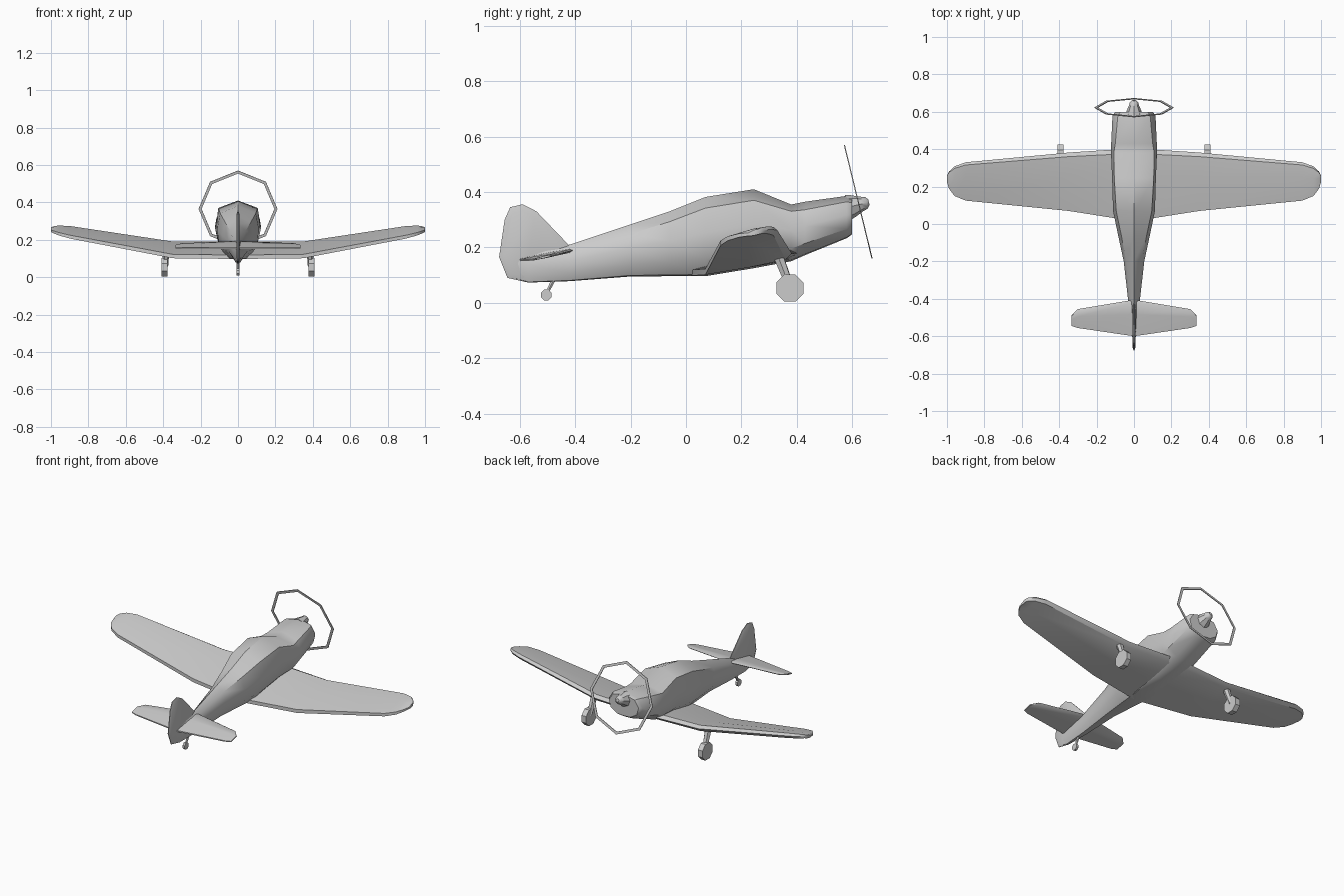
import bpy, bmesh
from math import radians, cos, sin, pi
from mathutils import Vector, Matrix

if "Cube" in bpy.data.objects:
    bpy.data.objects.remove(bpy.data.objects["Cube"])


def finish(bm, name, angle=35):
    bmesh.ops.recalc_face_normals(bm, faces=bm.faces)
    me = bpy.data.meshes.new(name)
    bm.to_mesh(me)
    bm.free()
    ob = bpy.data.objects.new(name, me)
    bpy.context.collection.objects.link(ob)
    bpy.ops.object.select_all(action='DESELECT')
    ob.select_set(True)
    bpy.context.view_layer.objects.active = ob
    bpy.ops.object.shade_smooth_by_angle(angle=radians(angle))
    return ob


def loft(name, rings, angle=35):
    """Skin a list of equal-length closed rings and cap both ends."""
    bm = bmesh.new()
    vs = [[bm.verts.new(p) for p in r] for r in rings]
    n = len(vs[0])
    for a, b in zip(vs, vs[1:]):
        for i in range(n):
            j = (i + 1) % n
            bm.faces.new((a[i], a[j], b[j], b[i]))
    bm.faces.new(vs[0])
    bm.faces.new(vs[-1])
    return finish(bm, name, angle)


def rod(name, a, b, r1, r2, sides=6, angle=35):
    a, b = Vector(a), Vector(b)
    d = b - a
    bm = bmesh.new()
    rot = d.to_track_quat('Z', 'Y').to_matrix().to_4x4()
    spin = Matrix.Rotation(pi / sides, 4, 'Z')
    bmesh.ops.create_cone(bm, cap_ends=True, segments=sides, radius1=r1, radius2=r2,
                          depth=d.length, matrix=Matrix.Translation((a + b) / 2) @ rot @ spin)
    return finish(bm, name, angle)


# Fuselage: y, half width, bottom z, top z, shoulder width, shoulder height
stations = [
    (-0.63, 0.006, 0.090, 0.19, 0.80, 0.75),
    (-0.57, 0.014, 0.073, 0.19, 0.75, 0.75),
    (-0.42, 0.030, 0.078, 0.210, 0.70, 0.80),
    (-0.20, 0.055, 0.095, 0.283, 0.75, 0.82),
    (-0.06, 0.085, 0.096, 0.330, 0.80, 0.84),
    (0.07, 0.112, 0.096, 0.382, 0.85, 0.86),
    (0.245, 0.117, 0.125, 0.410, 0.90, 0.86),
    (0.38, 0.123, 0.150, 0.355, 0.88, 0.88),
    (0.43, 0.122, 0.172, 0.365, 0.82, 0.85),
    (0.58, 0.115, 0.233, 0.386, 0.75, 0.86),
    (0.60, 0.100, 0.247, 0.380, 0.72, 0.86),
]
rings = []
for y, w, lo, hi, sw, sh in stations:
    h = hi - lo
    half = [(w * sw, lo + h * sh), (w, lo + h * 0.55), (w * 0.88, lo + h * 0.22), (w * 0.45, lo + h * 0.02)]
    rings.append([(0, y, hi)] + [(x, y, z) for x, z in half] + [(0, y, lo)]
                 + [(-x, y, z) for x, z in reversed(half)])
loft("fuselage", rings, 40)

# Main wing: x, trailing y, trailing z, leading y, leading z, thickness
wing = [(0, 0.015, 0.108, 0.405, 0.180, 0.042), (0.35, 0.070, 0.112, 0.382, 0.178, 0.042),
        (0.90, 0.125, 0.216, 0.330, 0.262, 0.036), (0.96, 0.150, 0.232, 0.308, 0.265, 0.032),
        (0.99, 0.190, 0.243, 0.280, 0.262, 0.026), (1.0, 0.225, 0.247, 0.260, 0.256, 0.022)]


def airfoil(x, y0, z0, y1, z1, t):
    pts = [(0, 0.25), (0.6, 0.5), (0.93, 0.42), (1, 0), (0.93, -0.42), (0.5, -0.42), (0, -0.25)]
    return [(x, y0 + (y1 - y0) * u, z0 + (z1 - z0) * u + t * v) for u, v in pts]


def mirrored(secs):
    return [(-s[0],) + s[1:] for s in reversed(secs[1:])] + secs


loft("main_wing", [airfoil(*s) for s in mirrored(wing)], 35)

# Tailplane
tail = [(0, -0.600, 0.155, -0.405, 0.190, 0.016), (0.30, -0.556, 0.155, -0.455, 0.178, 0.012),
        (0.335, -0.545, 0.157, -0.490, 0.170, 0.008)]
loft("tailplane", [airfoil(*s) for s in mirrored(tail)], 35)

# Tail fin and rudder
fin = [(-0.42, 0.205), (-0.54, 0.330), (-0.59, 0.356), (-0.635, 0.345), (-0.655, 0.30),
       (-0.675, 0.165), (-0.645, 0.09), (-0.57, 0.073), (-0.50, 0.12)]
cy, cz = -0.59, 0.20
inner = [(cy + (y - cy) * 0.8, cz + (z - cz) * 0.85) for y, z in fin]
loft("tail_fin", [[(0.009 * s, y, z) for y, z in inner] if k else [(0.002 * s, y, z) for y, z in fin]
                  for k, s in ((1, -1), (0, -1), (0, 1), (1, 1))], 35)

# Thrust line is pitched up
pitch = radians(13.7)
axis = Vector((0, cos(pitch), sin(pitch)))
up = Vector((0, -sin(pitch), cos(pitch)))
side = Vector((1, 0, 0))


def disc(c, r, n=8):
    return [c + (side * sin(2 * pi * i / n) + up * cos(2 * pi * i / n)) * r for i in range(n)]


# Spinner
base = Vector((0, 0.585, 0.345))
loft("spinner", [disc(base + axis * d, r) for d, r in
                 ((0, 0.046), (0.02, 0.040), (0.05, 0.027), (0.068, 0.022), (0.078, 0.010))], 40)

# Propeller arc: thin flat octagonal ring
hub = Vector((0, 0.622, 0.365))
sections = [(0.211, -0.002), (0.211, 0.002), (0.195, 0.002), (0.195, -0.002)]
bm = bmesh.new()
loops = [[bm.verts.new(p) for p in disc(hub + axis * d, r)] for r, d in sections]
for k in range(4):
    a, b = loops[k], loops[(k + 1) % 4]
    for i in range(8):
        bm.faces.new((a[i], a[(i + 1) % 8], b[(i + 1) % 8], b[i]))
finish(bm, "propeller_arc", 30)

# Main landing gear
for label, s in (("left", -1), ("right", 1)):
    rod(label + "_wheel", (s * 0.377, 0.375, 0.053), (s * 0.408, 0.375, 0.053), 0.053, 0.053, 8, 30)
    rod(label + "_gear_leg", (s * 0.385, 0.335, 0.165), (s * 0.388, 0.375, 0.060), 0.020, 0.015)

# Tail wheel
rod("tail_wheel", (-0.007, -0.505, 0.028), (0.007, -0.505, 0.028), 0.021, 0.021, 8, 30)
rod("tail_wheel_leg", (0, -0.475, 0.09), (0, -0.505, 0.03), 0.009, 0.006)
